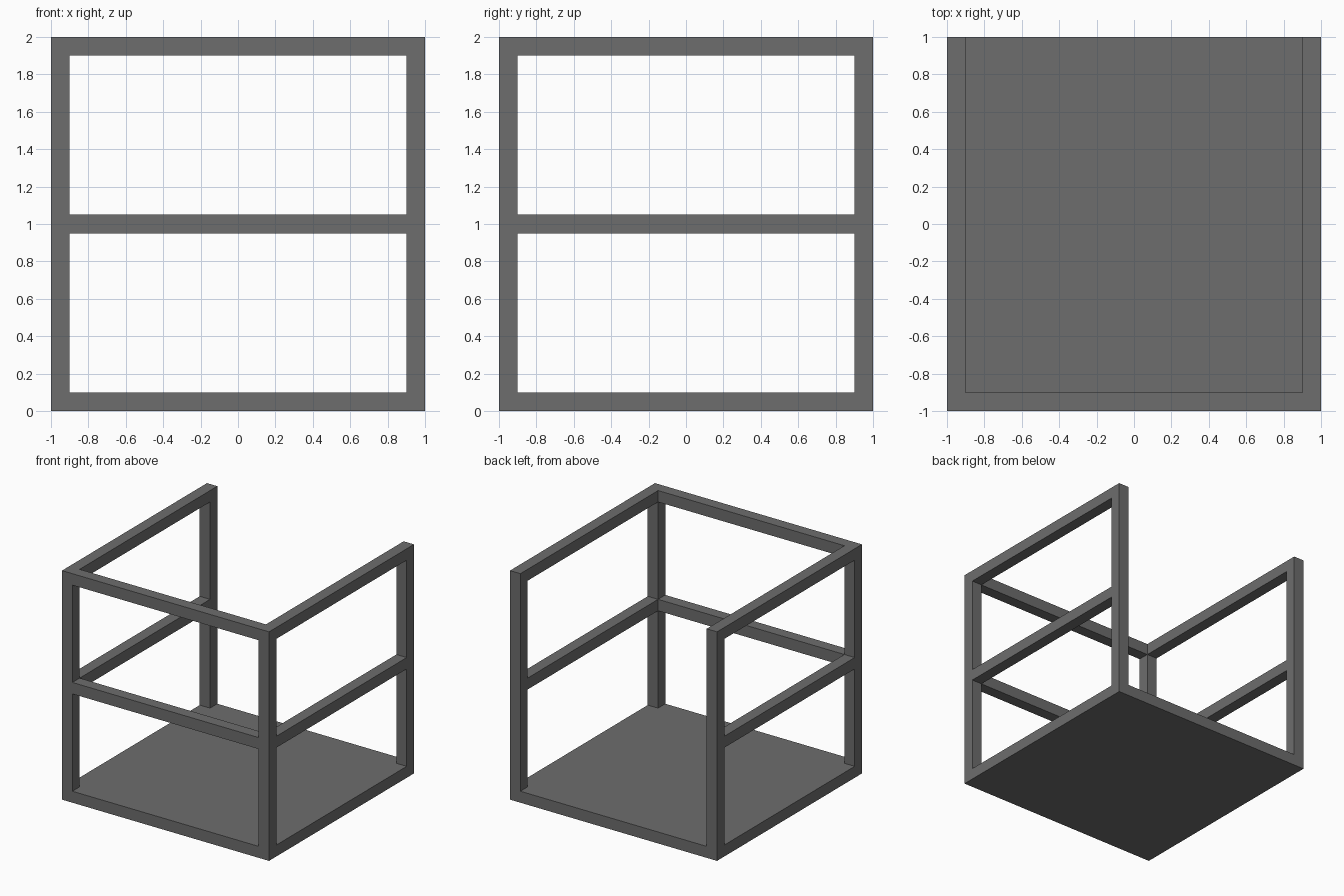
import bpy

cube = bpy.data.objects.get("Cube")
if cube:
    bpy.data.objects.remove(cube, do_unlink=True)

T = 0.1          # bar thickness
H = 2.0          # overall height
C = 1 - T / 2    # bar centre line

grey = bpy.data.materials.new("dark_grey")
grey.use_nodes = True
colour = (0.153, 0.153, 0.153, 1)
grey.diffuse_color = colour
grey.node_tree.nodes["Principled BSDF"].inputs["Base Color"].default_value = colour


def box(name, centre, size):
    bpy.ops.mesh.primitive_cube_add(size=1, location=centre)
    ob = bpy.context.object
    ob.name = name
    ob.scale = size
    bpy.ops.object.transform_apply(location=False, rotation=False, scale=True)
    ob.data.materials.append(grey)
    return ob


# Floor slab
box("floor", (0, 0, T / 2), (2, 2, T))

# Corner posts standing on the floor
for side, x in (("left", C), ("right", -C)):
    for end, y in (("front", -C), ("back", C)):
        box(f"{end}_{side}_post", (x, y, (H + T) / 2), (T, T, H - T))

# Middle and top rails between the posts; the back stays open
span = 2 - 2 * T
for level, z in (("middle", H / 2), ("top", H - T / 2)):
    box(f"{level}_front_rail", (0, -C, z), (span, T, T))
    for side, x in (("left", C), ("right", -C)):
        box(f"{level}_{side}_rail", (x, 0, z), (T, span, T))
